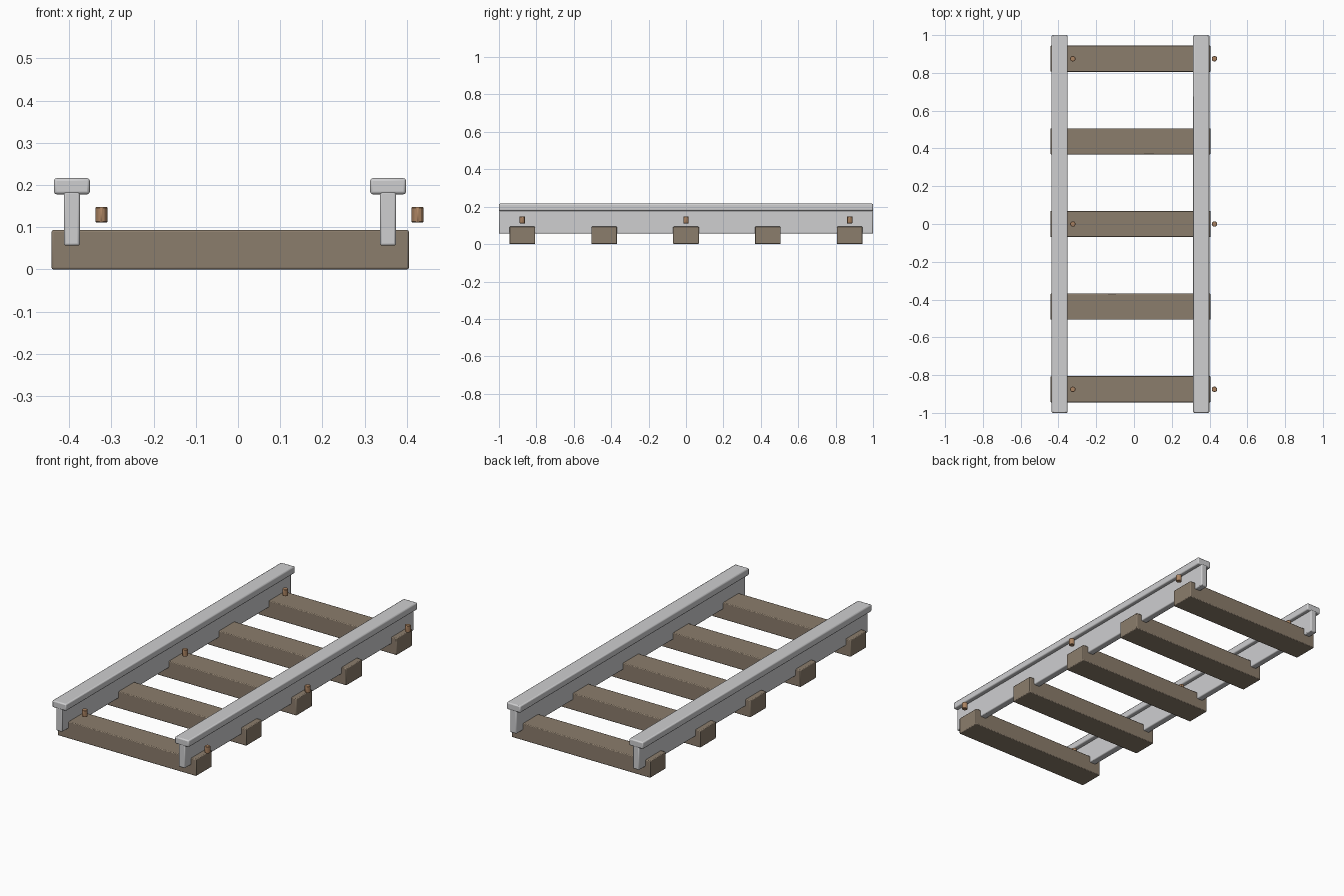
import bpy

if "Cube" in bpy.data.objects:
    bpy.data.objects.remove(bpy.data.objects["Cube"])


def material(name, rgb):
    m = bpy.data.materials.new(name)
    m.diffuse_color = (*rgb, 1)
    m.use_nodes = True
    m.node_tree.nodes["Principled BSDF"].inputs["Base Color"].default_value = m.diffuse_color
    return m


steel = material("pale steel", (0.62, 0.62, 0.63))
wood = material("weathered wood", (0.26, 0.205, 0.15))
rust = material("copper brown", (0.40, 0.225, 0.12))


def finish(ob, name, mat, bevel, segments):
    ob.name = name
    ob.data.materials.append(mat)
    mod = ob.modifiers.new("soft edges", "BEVEL")
    mod.width = bevel
    mod.segments = segments
    mod.limit_method = "ANGLE"
    bpy.ops.object.shade_smooth_by_angle()


def block(name, lo, hi, mat, bevel, segments=2):
    bpy.ops.mesh.primitive_cube_add(size=1, location=[(a + b) / 2 for a, b in zip(lo, hi)])
    ob = bpy.context.object
    ob.scale = [b - a for a, b in zip(lo, hi)]
    bpy.ops.object.transform_apply(location=False, rotation=False, scale=True)
    finish(ob, name, mat, bevel, segments)


# Five wooden cross ties
for i in range(5):
    y = (i - 2) * 0.4375
    block("cross_tie", (-0.442, y - 0.069, 0), (0.405, y + 0.069, 0.093), wood, 0.004)

# Two T-shaped rails, each with three bolts beside it
for side, x in (("left", -0.394), ("right", 0.356)):
    block(side + "_rail_web", (x - 0.019, -1, 0.056), (x + 0.019, 1, 0.185), steel, 0.005)
    block(side + "_rail_head", (x - 0.0425, -1, 0.178), (x + 0.0425, 1, 0.216), steel, 0.006)
    for y in (-0.875, 0, 0.875):
        bpy.ops.mesh.primitive_cylinder_add(vertices=12, radius=0.0147, depth=0.037,
                                            location=(x + 0.07, y, 0.1295))
        finish(bpy.context.object, side + "_bolt", rust, 0.002, 1)
